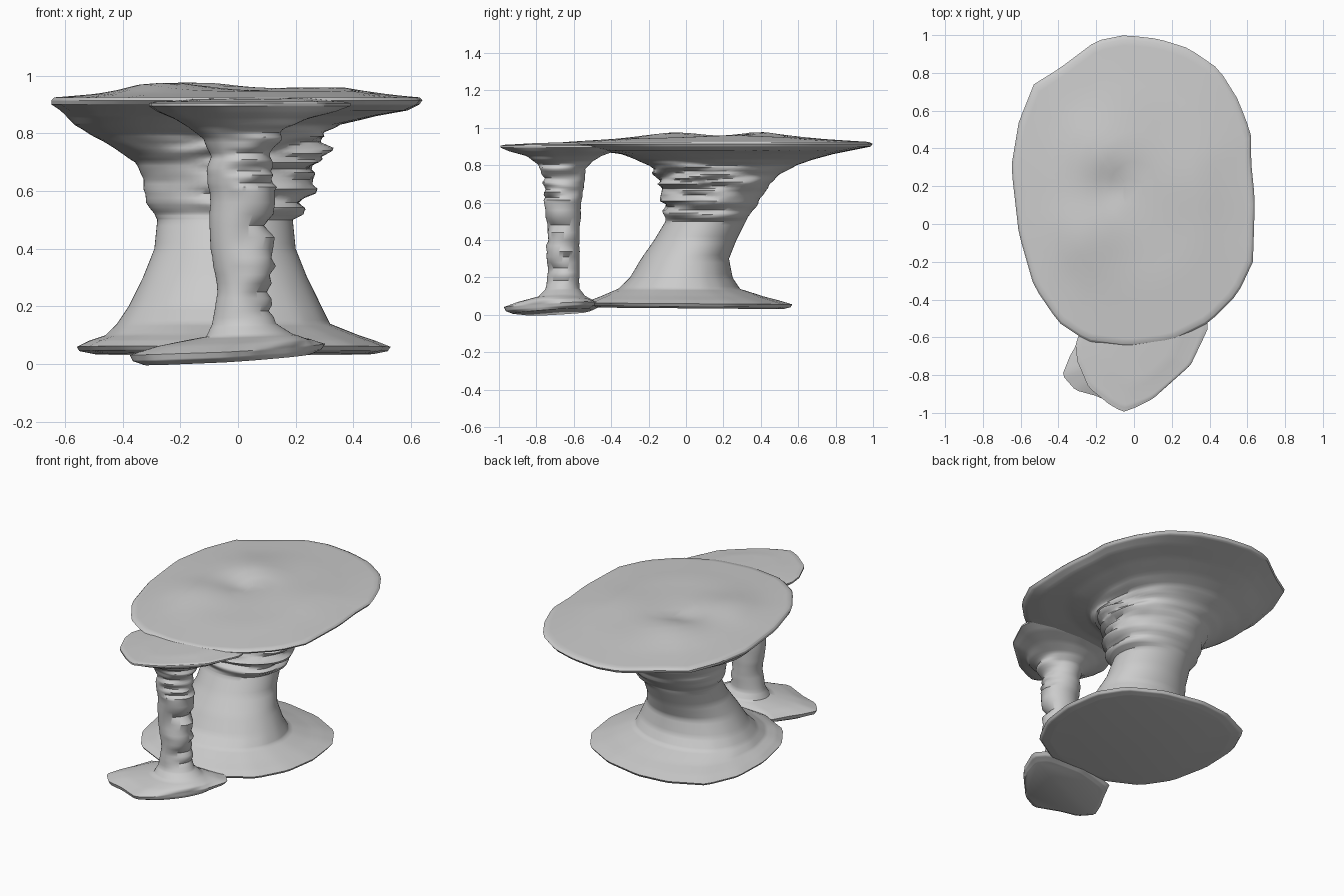
import bpy
import bmesh
import math
from mathutils import Vector, noise

cube = bpy.data.objects.get("Cube")
if cube:
    bpy.data.objects.remove(cube)

SEGMENTS = 72
STEPS = 5

stone = bpy.data.materials.new("grey stone")
stone.use_nodes = True
stone.diffuse_color = (0.6, 0.6, 0.6, 1)
stone.node_tree.nodes["Principled BSDF"].inputs["Base Color"].default_value = (0.6, 0.6, 0.6, 1)


def outline_shape(points):
    """Turn a plan outline into (extents, radius multiplier by angle)."""
    xs, ys = zip(*points)
    x0, x1, y0, y1 = min(xs), max(xs), min(ys), max(ys)
    polar = []
    for x, y in points:
        u = (2 * x - x0 - x1) / (x1 - x0)
        v = (2 * y - y0 - y1) / (y1 - y0)
        polar.append((math.atan2(v, u) % math.tau, math.hypot(u, v)))
    polar.sort()
    first, last = polar[0], polar[-1]
    polar = [(last[0] - math.tau, last[1])] + polar + [(first[0] + math.tau, first[1])]

    def radius(angle):
        for (a, r), (b, s) in zip(polar, polar[1:]):
            if a <= angle <= b:
                # straight chord between neighbouring outline points
                return r * s * math.sin(b - a) / (
                    r * math.sin(angle - a) + s * math.sin(b - angle))
        return 1.0
    return (x0, x1, y0, y1), radius


def lerp_rings(rings):
    for a, b in zip(rings, rings[1:]):
        for i in range(STEPS):
            t = i / STEPS
            yield [p + (q - p) * t for p, q in zip(a, b)]
    yield list(rings[-1])


def ring_points(ring, shape):
    """One cross-section: an ellipse that takes on the outline as it widens."""
    z, x0, x1, y0, y1 = ring
    (ox0, ox1, _, _), radius = shape
    blend = min(1, max(0, 2 * (x1 - x0) / (ox1 - ox0) - 1))
    points = []
    for i in range(SEGMENTS):
        angle = math.tau * i / SEGMENTS
        r = 1 + (radius(angle) - 1) * blend
        points.append(Vector(((x0 + x1) / 2 + r * math.cos(angle) * (x1 - x0) / 2,
                              (y0 + y1) / 2 + r * math.sin(angle) * (y1 - y0) / 2, z)))
    return points


def wrinkle(p, centre, low, high, amount):
    """Push the column in and out in uneven horizontal folds."""
    fade = max(0, min(1, (p.z - low) * 12, (high - p.z) * 12))
    out = Vector((p.x - centre.x, p.y - centre.y, 0)).normalized()
    side = max(0.1, out.x * 0.8 - out.y * 0.6)
    fold = noise.noise(Vector((p.x * 4, p.y * 4, p.z * 32)))
    return p + out * fold * fade * side * amount


def build(name, rings, base, top, tilt, folds, bump):
    """Skin the cross-sections, then close the underside and the slab top."""
    rings = [[v / 100 for v in ring] for ring in rings]
    bm = bmesh.new()
    loops = []
    for ring in lerp_rings(rings):
        points = ring_points(ring, base if ring[0] < 0.5 else top)
        centre = sum(points, Vector()) / SEGMENTS
        low = max(0, 1 - ring[0] / 0.2)
        loop = []
        for p in points:
            p = wrinkle(p, centre, *folds)
            p.z += low * (tilt[0] * (p.x - centre.x) + tilt[1] * (p.y - centre.y))
            loop.append(bm.verts.new(p))
        loops.append(loop)

    # slab top: rim rings shrunk towards the middle, lifted by the bumps
    rim = [v.co.copy() for v in loops[-1]]
    middle = sum(rim, Vector()) / SEGMENTS
    for scale in (0.96, 0.9, 0.8, 0.7, 0.6, 0.5, 0.4, 0.3, 0.2, 0.1):
        loop = []
        for p in rim:
            q = middle.lerp(p, scale)
            q.z += bump(q.x, q.y) * min(1, (1 - scale) * 2.5)
            loop.append(bm.verts.new(q))
        loops.append(loop)

    for a, b in zip(loops, loops[1:]):
        for i in range(SEGMENTS):
            j = (i + 1) % SEGMENTS
            bm.faces.new((a[i], a[j], b[j], b[i]))
    bm.faces.new(loops[-1])
    bm.faces.new(loops[0][::-1])
    bmesh.ops.recalc_face_normals(bm, faces=bm.faces)

    mesh = bpy.data.meshes.new(name)
    bm.to_mesh(mesh)
    bm.free()
    mesh.materials.append(stone)
    obj = bpy.data.objects.new(name, mesh)
    bpy.context.collection.objects.link(obj)
    bpy.ops.object.select_all(action="DESELECT")
    obj.select_set(True)
    bpy.context.view_layer.objects.active = obj
    bpy.ops.object.shade_smooth_by_angle(angle=math.radians(50))


def hill(x, y, cx, cy, size):
    return math.exp(-((x - cx) ** 2 + (y - cy) ** 2) / size ** 2)


def large_bumps(x, y):
    return (0.02 + 0.03 * hill(x, y, -0.25, -0.05, 0.2) + 0.035 * hill(x, y, -0.15, 0.36, 0.2)
            + 0.015 * hill(x, y, 0.3, 0.25, 0.25) - 0.03 * hill(x, y, -0.1, 0.2, 0.12))


def small_bumps(x, y):
    return 0.004 + 0.012 * hill(x, y, 0.1, -0.5, 0.3)


# Plan outlines of the slabs
large_top = outline_shape([
    (-5, 100), (13, 98), (29, 93), (45, 82), (55, 66), (62, 48), (62, 33), (64, 13),
    (63, -20), (55, -37), (40, -52), (20, -62), (-3, -65), (-25, -62), (-40, -52),
    (-53, -33), (-61, -5), (-65, 30), (-61, 54), (-53, 74), (-40, 82), (-20, 97)])
large_base = outline_shape([
    (53, 2), (50, 25), (40, 41), (20, 52), (-5, 57), (-25, 55), (-46, 45), (-55, 25),
    (-56, 0), (-51, -25), (-40, -42), (-20, -52), (0, -54), (22, -50), (40, -39), (50, -20)])
small_top = outline_shape([
    (39, -56), (30, -75), (20, -84), (10, -93), (0, -98), (-6, -100), (-13, -96), (-24, -87),
    (-30, -73), (-31, -64), (-26, -50), (-10, -38), (10, -35), (30, -40), (39, -50)])
small_base = outline_shape([
    (31, -55), (25, -70), (18, -79), (5, -93), (-5, -98), (-20, -91), (-31, -88), (-38, -80),
    (-34, -70), (-30, -63), (-25, -52), (0, -46), (25, -48)])

# Cross-sections in hundredths: height, then x and y extents
large_rings = [
    (3.5, -50, 47, -48, 52), (4.5, -55, 52, -53, 56), (6, -56, 53, -54, 57),
    (8, -52, 48, -50, 50), (10, -46, 42, -45, 42), (14, -42, 32, -36, 29),
    (20, -38, 29, -30, 25), (30, -33, 24, -24, 23), (40, -29, 20, -17, 27),
    (50, -28, 19, -11, 32), (52, -29, 23, -11, 33), (56, -32, 24, -12, 36),
    (64, -33, 26, -13, 41), (70, -36, 28, -15, 45), (75, -43, 29, -18, 50),
    (80, -52, 30, -20, 59), (83, -57, 36, -26, 68), (86, -60, 48, -35, 79),
    (88, -62, 59, -50, 89), (90, -65, 63, -63, 99), (91.5, -65, 64, -65, 100),
    (92.5, -64, 63, -64, 98)]
small_rings = [
    (1.5, -33, 27, -93, -50), (3, -37, 30, -97, -47), (5, -38, 31, -98, -46),
    (7.5, -28, 27, -90, -50), (10, -11, 19, -79, -54), (14, -9, 13, -75, -57),
    (25, -7, 11, -74, -57), (40, -9.5, 11, -74, -57), (60, -10, 13, -75, -56),
    (67, -11, 11, -76, -55), (72, -9.5, 11, -76, -54), (78, -12, 12, -78, -54),
    (82, -17, 16, -81, -50), (85, -22, 25, -86, -45), (87.5, -28, 34, -95, -38),
    (89.5, -31, 39, -99.5, -35), (90.5, -31, 39, -99.5, -35), (91, -29, 37, -97, -37)]


def scaled(shape):
    (x0, x1, y0, y1), radius = shape
    return (x0 / 100, x1 / 100, y0 / 100, y1 / 100), radius


build("large_table_rock", large_rings, scaled(large_base), scaled(large_top),
      (0, -0.01), (0.5, 0.85, 0.09), large_bumps)
build("small_table_rock", small_rings, scaled(small_base), scaled(small_top),
      (0.06, 0.04), (0.13, 0.86, 0.05), small_bumps)
